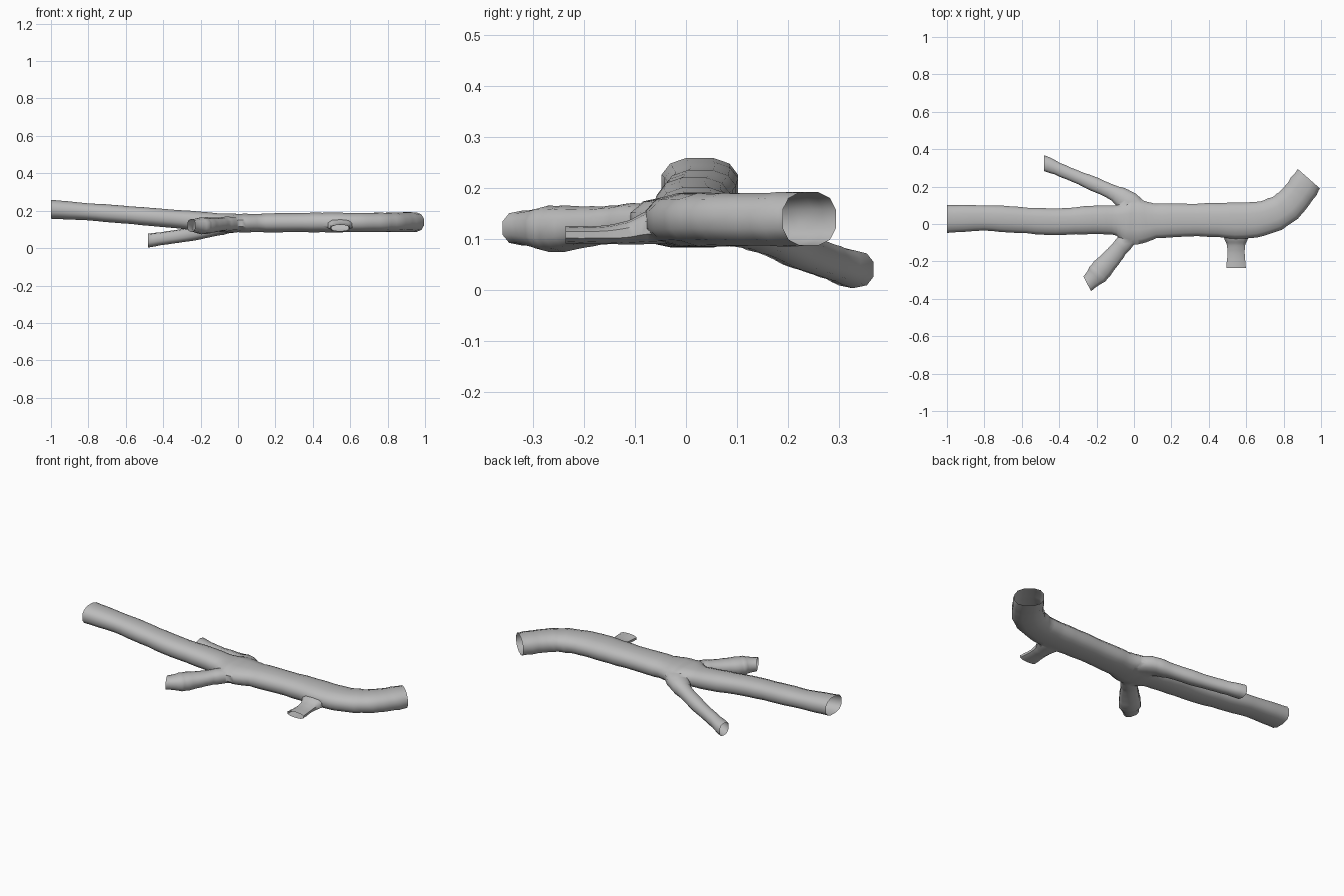
import bpy, bmesh, math, random
from mathutils import Vector

if "Cube" in bpy.data.objects:
    bpy.data.objects.remove(bpy.data.objects["Cube"])

random.seed(4)
bark = bpy.data.materials.new("bark_grey")
bark.diffuse_color = (0.5, 0.5, 0.5, 1)
bark.use_nodes = True
bark.node_tree.nodes["Principled BSDF"].inputs["Base Color"].default_value = bark.diffuse_color


def spline(p, q, r, s, t):
    return [0.5 * (2*b + (c - a)*t + (2*a - 5*b + 4*c - d)*t*t + (3*b - a - 3*c + d)*t**3)
            for a, b, c, d in zip(p, q, r, s)]


def tube(name, stations, end_dir, start_dir=None, sides=12, steps=4, power=0.8, rough=0.003):
    """Closed tube through (x, y, z, half width, half height) stations with upright rings."""
    n = len(stations)
    pts = []
    for i in range(n - 1):
        p, s = stations[max(i - 1, 0)], stations[min(i + 2, n - 1)]
        pts += [spline(p, stations[i], stations[i + 1], s, k / steps) for k in range(steps)]
    pts.append(stations[-1])
    bm = bmesh.new()
    rings = []
    for i, (x, y, z, w, h) in enumerate(pts):
        a, b = pts[max(i - 1, 0)], pts[min(i + 1, len(pts) - 1)]
        d = Vector((b[0] - a[0], b[1] - a[1], 0))
        if i == len(pts) - 1:
            d = Vector((*end_dir, 0))
        elif i == 0 and start_dir:
            d = Vector((*start_dir, 0))
        side = Vector((-d.y, d.x, 0)).normalized()
        dw = random.uniform(-rough, rough)
        ring = []
        for k in range(sides):
            t = 2 * math.pi * (k + 0.5) / sides
            c, s = math.cos(t), math.sin(t)
            c = math.copysign(abs(c) ** power, c) * 1.02
            s = math.copysign(abs(s) ** power, s) * 1.02
            ring.append(bm.verts.new(Vector((x, y, z)) + side * c * (w + dw) + Vector((0, 0, s * (h + dw / 2)))))
        rings.append(ring)
    for r, q in zip(rings, rings[1:]):
        for k in range(sides):
            m = (k + 1) % sides
            bm.faces.new((r[k], r[m], q[m], q[k]))
    bm.faces.new(rings[0])
    bm.faces.new(rings[-1])
    bmesh.ops.recalc_face_normals(bm, faces=bm.faces)
    me = bpy.data.meshes.new(name)
    bm.to_mesh(me)
    bm.free()
    me.materials.append(bark)
    ob = bpy.data.objects.new(name, me)
    bpy.context.collection.objects.link(ob)
    return ob


# main limb, left end to the bent right end
limb = tube("branch", [
    (-1.00, 0.027, 0.208, 0.077, 0.052), (-0.80, 0.032, 0.194, 0.070, 0.047),
    (-0.62, 0.022, 0.180, 0.069, 0.047), (-0.42, 0.012, 0.163, 0.074, 0.050),
    (-0.22, 0.022, 0.146, 0.074, 0.050), (-0.09, 0.020, 0.136, 0.084, 0.050),
    (-0.02, 0.012, 0.134, 0.122, 0.050), (0.06, 0.013, 0.134, 0.112, 0.050),
    (0.15, 0.018, 0.135, 0.091, 0.050), (0.40, 0.022, 0.137, 0.089, 0.052),
    (0.58, 0.018, 0.137, 0.097, 0.052), (0.70, 0.034, 0.137, 0.093, 0.052),
    (0.80, 0.080, 0.138, 0.089, 0.052), (0.87, 0.150, 0.138, 0.083, 0.052),
    (0.935, 0.242, 0.139, 0.080, 0.053)], (0.66, 0.75), (1, 0))

# side twigs, each starting inside the limb
twigs = [
    tube("back_twig", [
        (0.06, 0.035, 0.132, 0.060, 0.044), (-0.03, 0.115, 0.126, 0.062, 0.043),
        (-0.10, 0.162, 0.108, 0.045, 0.040), (-0.25, 0.229, 0.075, 0.037, 0.036),
        (-0.38, 0.283, 0.055, 0.036, 0.035), (-0.482, 0.327, 0.040, 0.039, 0.035)],
        (-1, 0), sides=10),
    tube("front_twig", [
        (0.03, -0.020, 0.130, 0.050, 0.038), (-0.055, -0.105, 0.130, 0.045, 0.038),
        (-0.105, -0.165, 0.126, 0.048, 0.036), (-0.170, -0.238, 0.120, 0.060, 0.045),
        (-0.205, -0.278, 0.120, 0.055, 0.042), (-0.250, -0.320, 0.121, 0.044, 0.033)],
        (-0.88, -0.46), sides=10),
    tube("short_stub", [
        (0.546, 0.000, 0.130, 0.080, 0.036), (0.546, -0.075, 0.122, 0.066, 0.032),
        (0.546, -0.115, 0.112, 0.050, 0.023), (0.546, -0.170, 0.108, 0.048, 0.017),
        (0.546, -0.236, 0.108, 0.054, 0.017)], (0, -1), sides=10, rough=0.001),
]

# weld the twigs into one skin
bpy.context.view_layer.objects.active = limb
for t in twigs:
    mod = limb.modifiers.new("weld", 'BOOLEAN')
    mod.operation, mod.solver, mod.object = 'UNION', 'EXACT', t
    bpy.ops.object.modifier_apply(modifier=mod.name)
    bpy.data.objects.remove(t)

# open the cut ends (the branch is a hollow shell)
ends = [Vector(e) for e in ((-1, 0.027, 0.208), (0.935, 0.242, 0.139), (-0.482, 0.327, 0.040),
                            (-0.25, -0.32, 0.121), (0.546, -0.236, 0.108))]
bm = bmesh.new()
bm.from_mesh(limb.data)
caps = [f for f in bm.faces if min((f.calc_center_median() - e).length for e in ends) < 0.012]
bmesh.ops.delete(bm, geom=caps, context='FACES')
bm.to_mesh(limb.data)
bm.free()

limb.select_set(True)
bpy.ops.object.shade_smooth_by_angle(angle=math.radians(50))
